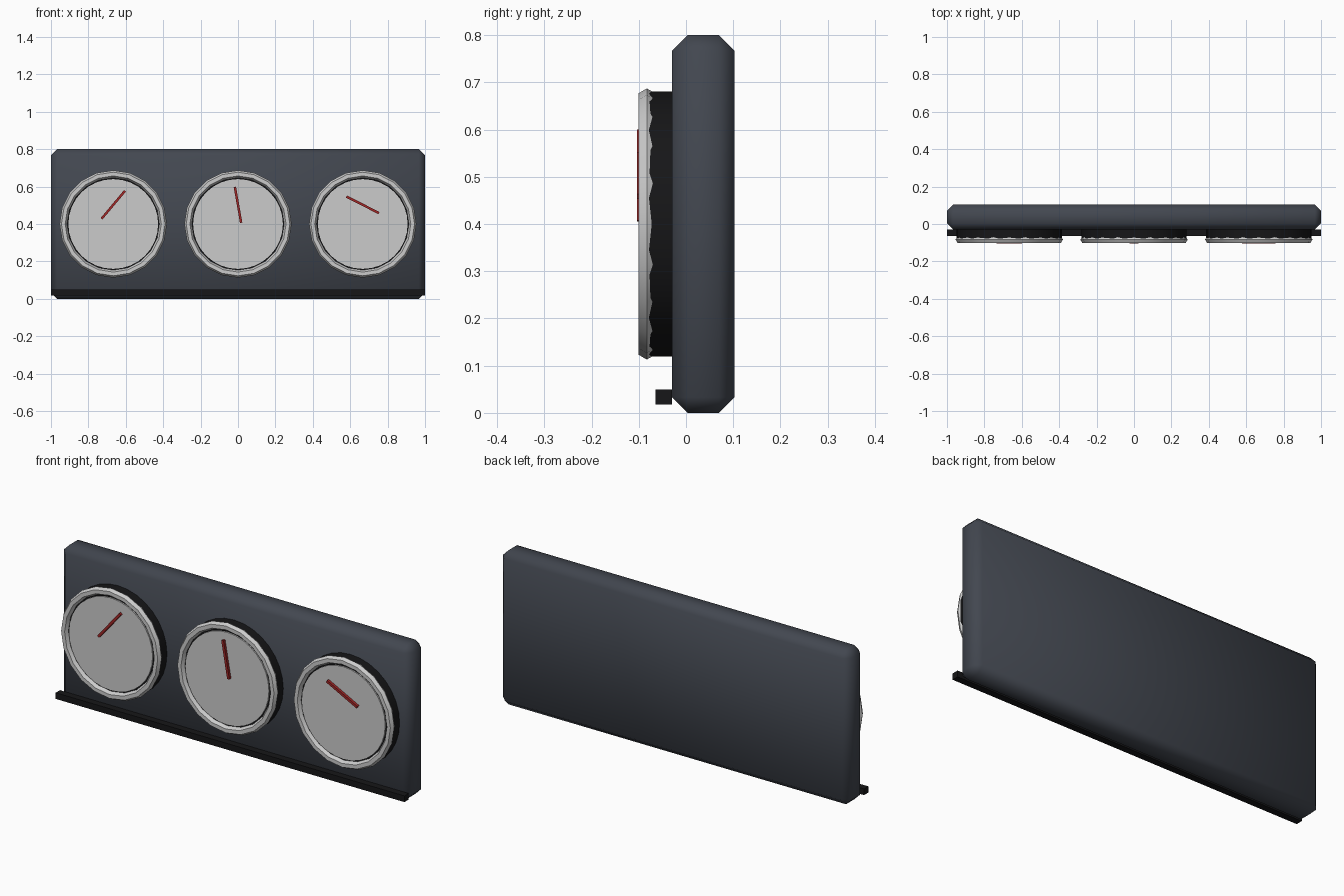
import bpy
from math import radians, pi

if "Cube" in bpy.data.objects:
    bpy.data.objects.remove(bpy.data.objects["Cube"])


def material(name, r, g, b):
    m = bpy.data.materials.new(name)
    m.diffuse_color = (r, g, b, 1)
    m.use_nodes = True
    m.node_tree.nodes["Principled BSDF"].inputs["Base Color"].default_value = m.diffuse_color
    return m


SLATE = material("slate", 0.055, 0.063, 0.08)
BLACK = material("black", 0.008, 0.008, 0.009)
METAL = material("metal", 0.75, 0.75, 0.76)
FACE = material("dial face", 0.6, 0.6, 0.62)
RED = material("needle red", 0.35, 0.02, 0.02)


def finish(name, mat):
    ob = bpy.context.object
    ob.name = name
    ob.data.materials.append(mat)
    return ob


def box(name, mat, x, y, z, rot=0):
    """Box from (min, max) pairs, turned about its own y axis."""
    spans = (x, y, z)
    bpy.ops.mesh.primitive_cube_add(size=1, location=[(a + b) / 2 for a, b in spans])
    ob = finish(name, mat)
    bpy.ops.object.select_all(action='DESELECT')
    ob.select_set(True)
    ob.scale = [b - a for a, b in spans]
    bpy.ops.object.transform_apply(location=False, rotation=False, scale=True)
    ob.rotation_euler.y = rot
    return ob


def disc(name, mat, x, radius, y0, y1, sides):
    bpy.ops.mesh.primitive_cylinder_add(vertices=sides, radius=radius, depth=y1 - y0,
                                        location=(x, (y0 + y1) / 2, 0.4),
                                        rotation=(pi / 2, 0, 0))
    bpy.ops.object.shade_smooth_by_angle(angle=radians(30))
    return finish(name, mat)


# Chamfered backing panel
panel = box("panel", SLATE, (-1, 1), (-0.03, 0.103), (0, 0.8))
bevel = panel.modifiers.new("chamfer", 'BEVEL')
bevel.width = 0.033
bevel.segments = 1
bpy.ops.object.shade_smooth()

# Trim rail along the lower front edge
box("bottom_rail", BLACK, (-1, 1), (-0.065, -0.03), (0.018, 0.05))

# Three gauges: housing, face, bezel ring and tilted needle
for side, x, angle in (("left", -0.667, 40), ("middle", 0, -10), ("right", 0.667, -63)):
    disc(side + "_housing", BLACK, x, 0.281, -0.083, -0.029, 32)
    disc(side + "_face", FACE, x, 0.24, -0.09, -0.08, 32)

    bpy.ops.mesh.primitive_torus_add(major_radius=0.267, minor_radius=0.02,
                                     major_segments=20, minor_segments=6,
                                     location=(x, -0.083, 0.4), rotation=(pi / 2, 0, 0))
    bpy.ops.object.shade_smooth_by_angle(angle=radians(30))
    finish(side + "_bezel", METAL)

    box(side + "_needle", RED, (x - 0.0065, x + 0.0065), (-0.104, -0.087),
        (0.405, 0.6), radians(angle))
